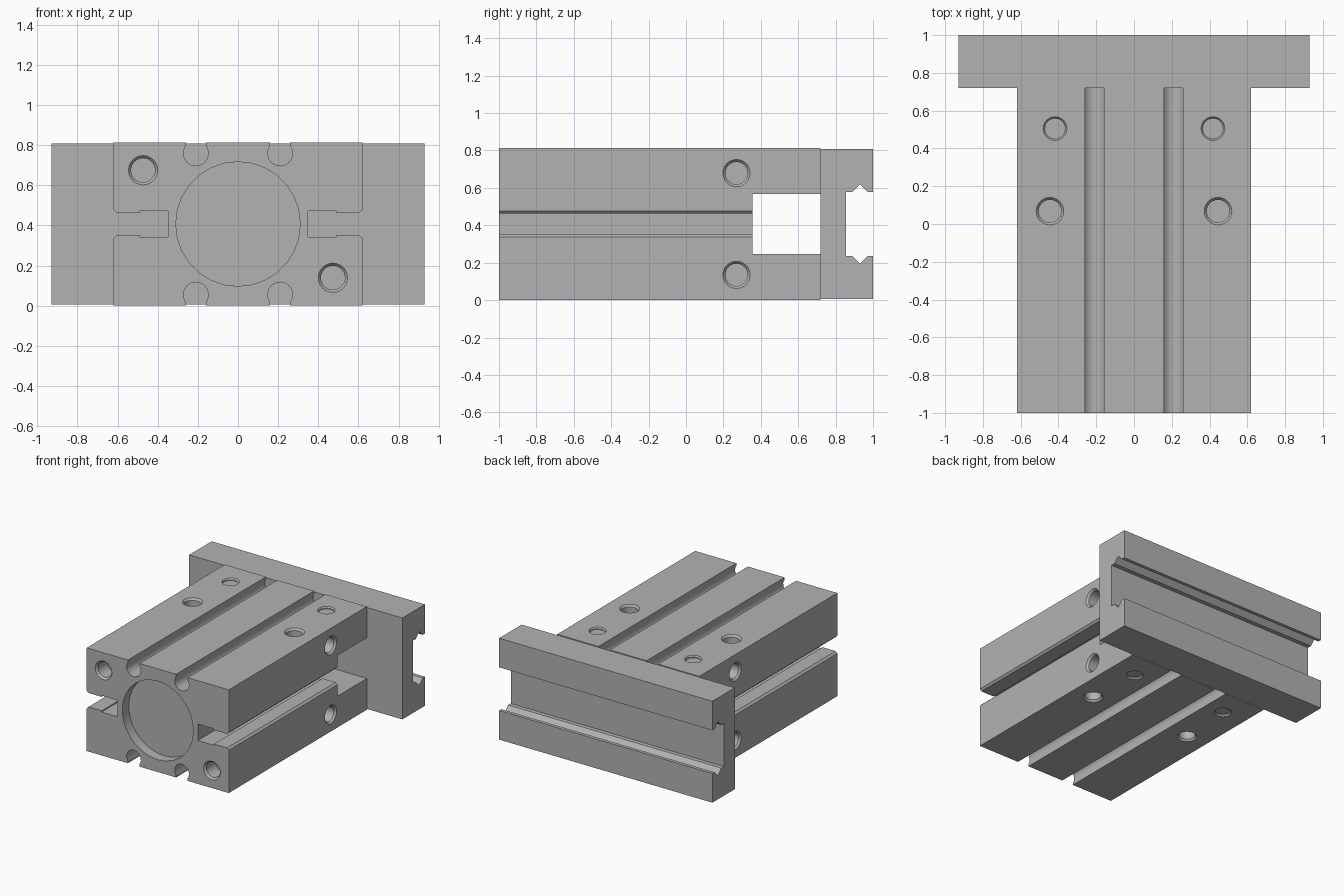
import bpy, bmesh, math
from mathutils import Matrix, Vector

cube = bpy.data.objects.get("Cube")
if cube:
    bpy.data.objects.remove(cube, do_unlink=True)

MID = 0.407      # mid height
HALF_W = 0.62    # half body width

metal = bpy.data.materials.new("plain_grey_metal")
metal.use_nodes = True
GREY = (0.45, 0.45, 0.45, 1)
metal.diffuse_color = GREY
metal.node_tree.nodes["Principled BSDF"].inputs["Base Color"].default_value = GREY


def make_object(name, bm):
    bmesh.ops.recalc_face_normals(bm, faces=bm.faces)
    mesh = bpy.data.meshes.new(name)
    bm.to_mesh(mesh)
    bm.free()
    mesh.materials.append(metal)
    obj = bpy.data.objects.new(name, mesh)
    bpy.context.collection.objects.link(obj)
    return obj


def extrude_profile(name, points, direction):
    bm = bmesh.new()
    face = bm.faces.new([bm.verts.new(p) for p in points])
    new = bmesh.ops.extrude_face_region(bm, geom=[face])["geom"]
    verts = [v for v in new if isinstance(v, bmesh.types.BMVert)]
    bmesh.ops.translate(bm, verts=verts, vec=direction)
    return make_object(name, bm)


def add_hole(bm, pos, outward, rings, sides=24):
    """Loft a round cutter through (radius, depth) rings below a surface."""
    turn = Vector((0, 0, 1)).rotation_difference(Vector(outward)).to_matrix()
    loops = []
    for radius, depth in rings:
        loop = []
        for i in range(sides):
            a = math.tau * i / sides
            p = Vector((radius * math.cos(a), radius * math.sin(a), -depth))
            loop.append(bm.verts.new(Vector(pos) + turn @ p))
        loops.append(loop)
    for low, high in zip(loops, loops[1:]):
        for i in range(sides):
            j = (i + 1) % sides
            bm.faces.new((low[i], low[j], high[j], high[i]))
    bm.faces.new(loops[0])
    bm.faces.new(loops[-1])


# Body section: one quarter with round groove and T-slot, mirrored both ways
groove_x, groove_v, groove_r, lip = 0.21, 0.352, 0.062, 0.05
start = math.acos(lip / groove_r)
arc = []
for i in range(17):
    a = math.pi - start + (math.pi + 2 * start) * i / 16
    arc.append((groove_x + groove_r * math.cos(a), groove_v + groove_r * math.sin(a)))
quarter = [(groove_x - lip, MID), *arc, (groove_x + lip, MID),
           (HALF_W, MID), (HALF_W, 0.07), (0.605, 0.055),
           (0.49, 0.055), (0.49, 0.065), (0.35, 0.065)]
right_half = quarter + [(x, -v) for x, v in reversed(quarter)]
section = right_half + [(-x, v) for x, v in reversed(right_half)]
body = extrude_profile("cylinder_body", [(x, -1, MID + v) for x, v in section], (0, 1.72, 0))

# Cutter: side window, shallow bore, threaded holes and shallow dimples
bm = bmesh.new()
bmesh.ops.create_cube(bm, size=1, matrix=Matrix.Translation((0, 0.555, MID))
                      @ Matrix.Diagonal((1.5, 0.4, 0.32, 1)))
add_hole(bm, (0, -1, MID), (0, -1, 0), [(0.31, -0.05), (0.31, 0.08)], 28)
port = [(0.073, -0.03), (0.073, 0), (0.06, 0.015), (0.06, 0.13)]
dimple = [(0.063, -0.03), (0.063, 0), (0.055, 0.01), (0.055, 0.016)]
for side in (-1, 1):
    add_hole(bm, (side * 0.473, -1, MID - side * 0.268), (0, -1, 0), port)
    for up in (-1, 1):
        surface = MID + up * MID
        add_hole(bm, (side * HALF_W, 0.27, MID + up * 0.272), (side, 0, 0), port)
        add_hole(bm, (side * 0.445, 0.068, surface), (0, 0, up), port)
        add_hole(bm, (side * 0.418, 0.505, surface), (0, 0, up), dimple)
cutter = make_object("body_cutter", bm)
cutter.hide_render = True

# Apply the cut and discard the cutter
cut = body.modifiers.new("cut", "BOOLEAN")
cut.operation = "DIFFERENCE"
cut.solver = "EXACT"
cut.object = cutter
bpy.context.view_layer.update()
graph = bpy.context.evaluated_depsgraph_get()
result = bpy.data.meshes.new_from_object(body.evaluated_get(graph))
body.modifiers.clear()
body.data = result
bpy.data.objects.remove(cutter, do_unlink=True)

# End plate: channel along the back with a V notch in each wall
channel = [(1, 0.17), (0.973, 0.17), (0.93, 0.213), (0.888, 0.17), (0.855, 0.17)]
upper = [(0.72, 0.4), (1, 0.4)] + channel
outline = upper + [(y, -v) for y, v in reversed(upper)]
plate = extrude_profile("end_plate", [(-0.93, y, MID + v) for y, v in outline], (1.86, 0, 0))

# Smooth the round walls, keep edges sharp
for obj in (body, plate):
    bpy.ops.object.select_all(action="DESELECT")
    obj.select_set(True)
    bpy.context.view_layer.objects.active = obj
    bpy.ops.object.shade_smooth_by_angle(angle=math.radians(30))
